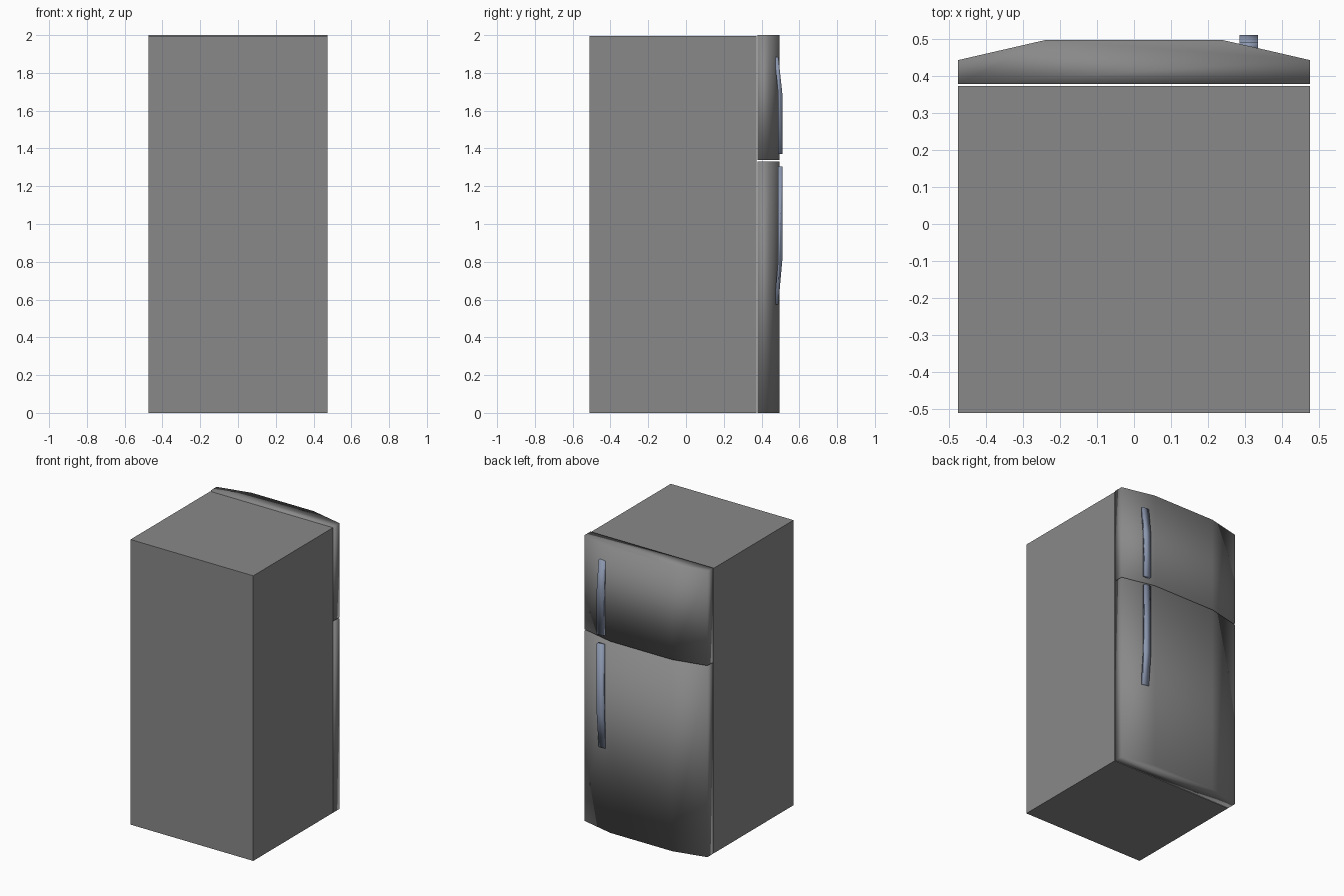
import bpy, bmesh
from mathutils import Vector

if "Cube" in bpy.data.objects:
    bpy.data.objects.remove(bpy.data.objects["Cube"])


def material(name, rgb):
    m = bpy.data.materials.new(name)
    m.diffuse_color = (*rgb, 1)
    m.use_nodes = True
    m.node_tree.nodes["Principled BSDF"].inputs["Base Color"].default_value = m.diffuse_color
    return m


grey = material("appliance grey", (0.25, 0.25, 0.25))
steel = material("blue steel", (0.26, 0.31, 0.43))


def prism(name, base, offset, mat, smooth=False):
    """Extrude a flat outline along an offset into a closed solid."""
    bm = bmesh.new()
    face = bm.faces.new([bm.verts.new(p) for p in base])
    ext = bmesh.ops.extrude_face_region(bm, geom=[face], use_keep_orig=True)
    verts = [g for g in ext["geom"] if isinstance(g, bmesh.types.BMVert)]
    bmesh.ops.translate(bm, verts=verts, vec=Vector(offset))
    bmesh.ops.recalc_face_normals(bm, faces=bm.faces)
    for f in bm.faces:
        f.smooth = smooth
    mesh = bpy.data.meshes.new(name)
    bm.to_mesh(mesh)
    bm.free()
    mesh.materials.append(mat)
    obj = bpy.data.objects.new(name, mesh)
    bpy.context.collection.objects.link(obj)
    return obj


# Cabinet
W = 0.475
prism("cabinet", [(-W, -0.51, 0), (W, -0.51, 0), (W, 0.372, 0), (-W, 0.372, 0)],
      (0, 0, 1.995), grey)

# Faceted, softly shaded doors on the +y side
half = [(W, 0.378), (W, 0.442), (0.24, 0.496)]
outline = half + [(-x, y) for x, y in reversed(half)]
for name, z0, z1 in (("lower_door", 0.0, 1.332), ("freezer_door", 1.34, 2.0)):
    prism(name, [(x, y, z0) for x, y in outline], (0, 0, z1 - z0), grey, True)

# Bar handles: straight near the door split, bent into the door at the far end
for name, near, bend, far in (("lower_handle", 1.305, 0.81, 0.575),
                              ("freezer_handle", 1.37, 1.69, 1.885)):
    side = [(0.488, near), (0.51, near), (0.51, bend),
            (0.489, far), (0.468, far), (0.488, bend)]
    prism(name, [(0.285, y, z) for y, z in side], (0.049, 0, 0), steel, True)
